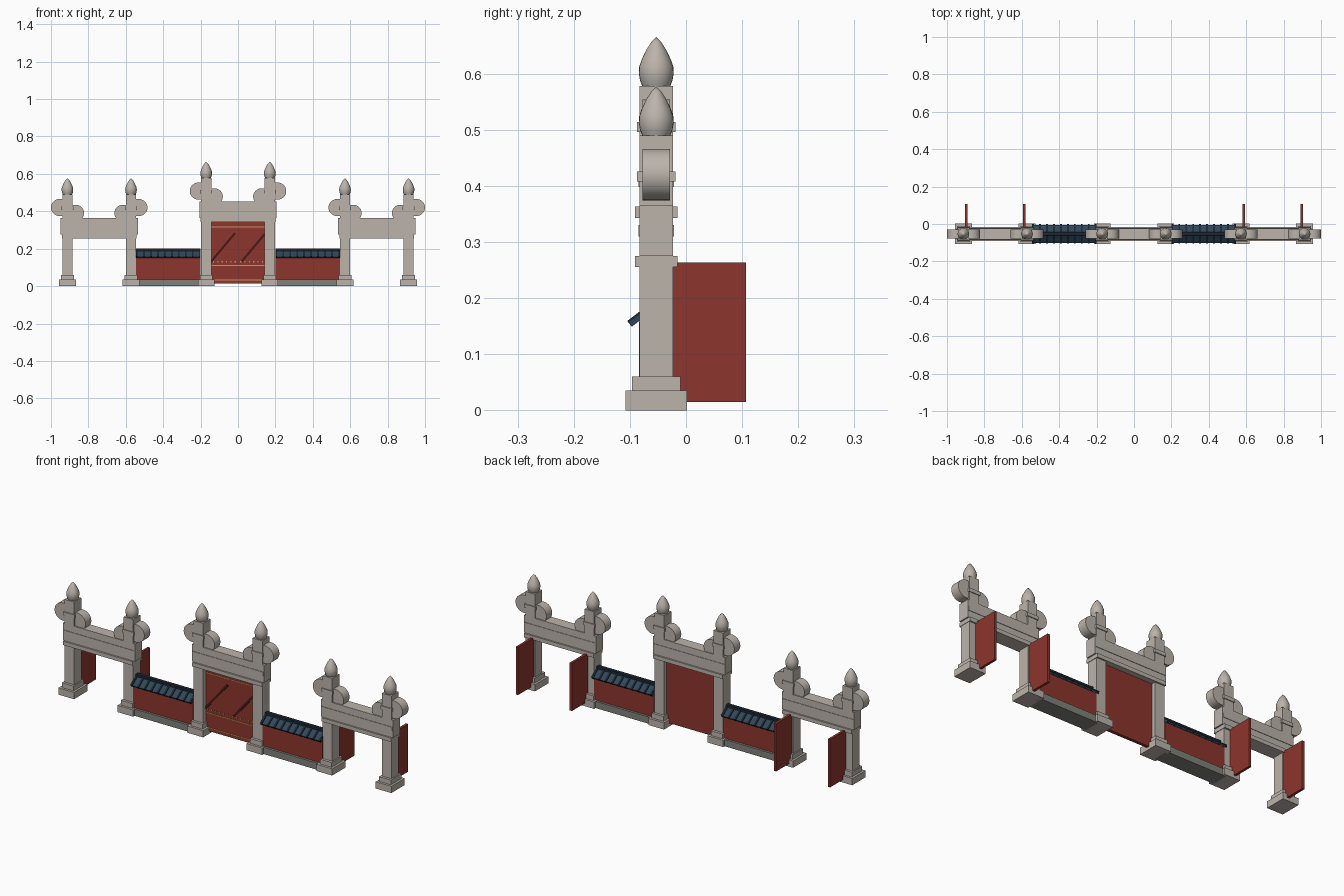
import bpy, math
from mathutils import Matrix

if "Cube" in bpy.data.objects:
    bpy.data.objects.remove(bpy.data.objects["Cube"])

YC = -0.053  # depth centre of the gateway row


def mat(name, r, g, b):
    m = bpy.data.materials.new(name)
    m.diffuse_color = (r, g, b, 1)
    m.use_nodes = True
    m.node_tree.nodes["Principled BSDF"].inputs["Base Color"].default_value = m.diffuse_color
    return m


STONE = mat("stone", 0.50, 0.455, 0.41)
BASE = mat("grey_plinth", 0.22, 0.22, 0.195)
RED = mat("red_paint", 0.27, 0.036, 0.026)
DARK = mat("dark_red", 0.065, 0.010, 0.008)
TILE = mat("blue_tile", 0.030, 0.062, 0.098)
RIB = mat("dark_tile", 0.012, 0.022, 0.035)
GOLD = mat("gold", 0.55, 0.35, 0.10)


def mesh(name, verts, faces, m):
    me = bpy.data.meshes.new(name)
    me.from_pydata(verts, [], faces)
    me.materials.append(m)
    ob = bpy.data.objects.new(name, me)
    bpy.context.collection.objects.link(ob)
    return ob


def box(name, x, y, z, m, M=None):
    """Box from (min, max) pairs, optionally transformed."""
    v = [(a, b, c) for a in x for b in y for c in z]
    f = [(0, 1, 3, 2), (4, 6, 7, 5), (0, 4, 5, 1), (2, 3, 7, 6), (0, 2, 6, 4), (1, 5, 7, 3)]
    ob = mesh(name, v, f, m)
    if M:
        ob.data.transform(M)
    return ob


def cbox(name, cx, hx, hy, z0, z1, m):
    return box(name, (cx - hx, cx + hx), (YC - hy, YC + hy), (z0, z1), m)


def smooth(ob, deg=35):
    bpy.ops.object.select_all(action='DESELECT')
    ob.select_set(True)
    bpy.context.view_layer.objects.active = ob
    bpy.ops.object.shade_smooth_by_angle(angle=math.radians(deg))


def lathe(name, cx, z0, prof, n=24):
    """Revolve (radius, height) points; the last point is the tip."""
    v, f = [], []
    for r, h in prof[:-1]:
        v += [(cx + r * math.cos(2 * math.pi * i / n), YC + r * math.sin(2 * math.pi * i / n), z0 + h)
              for i in range(n)]
    v.append((cx, YC, z0 + prof[-1][1]))
    rows = len(prof) - 1
    for k in range(rows - 1):
        f += [(k * n + i, k * n + (i + 1) % n, (k + 1) * n + (i + 1) % n, (k + 1) * n + i) for i in range(n)]
    f += [((rows - 1) * n + i, (rows - 1) * n + (i + 1) % n, rows * n) for i in range(n)]
    f.append(tuple(reversed(range(n))))
    smooth(mesh(name, v, f, STONE))


def disc(name, cx, cz, rx, rz, hy, n=32):
    """Elliptical drum lying along y."""
    v = [(cx + rx * math.cos(2 * math.pi * i / n), YC + s * hy, cz + rz * math.sin(2 * math.pi * i / n))
         for s in (-1, 1) for i in range(n)]
    f = [(i, n + i, n + (i + 1) % n, (i + 1) % n) for i in range(n)]
    f += [tuple(range(n)), tuple(reversed(range(n, 2 * n)))]
    smooth(mesh(name, v, f, STONE))


FINIAL = [(0.025, 0), (0.029, 0.010), (0.031, 0.022), (0.0305, 0.034), (0.026, 0.047),
          (0.018, 0.064), (0.009, 0.078), (0, 0.087)]


def pillar(cx, out, beam):
    """Pillar with stepped foot, cloud scroll and finial; beam = lintel underside."""
    cbox("pillar_foot", cx, 0.045, 0.055, 0, 0.035, STONE)
    cbox("pillar_step", cx, 0.034, 0.043, 0.035, 0.06, STONE)
    top = beam + 0.215
    cbox("pillar_shaft", cx, 0.0275, 0.0295, 0.06, top, STONE)
    disc("outer_scroll", cx + out * 0.040, beam + 0.145, 0.048, 0.046, 0.0245)
    disc("inner_scroll", cx - out * 0.043, beam + 0.115, 0.046, 0.045, 0.0240)
    cbox("pillar_band", cx, 0.032, 0.034, beam + 0.133, beam + 0.151, STONE)
    lathe("finial", cx, top, FINIAL)


def gate(cx, beam):
    """Two pillars joined by a lintel with ledge and raised strip."""
    for s in (-1, 1):
        pillar(cx + s * 0.17, s, beam)
    cbox("lintel_ledge", cx, 0.200, 0.0375, beam - 0.02, beam, STONE)
    cbox("lintel", cx, 0.207, 0.0295, beam, beam + 0.09, STONE)
    cbox("lintel_strip", cx, 0.203, 0.032, beam + 0.035, beam + 0.055, STONE)


gate(0, 0.363)
for sx in (-1, 1):
    gate(sx * 0.742, 0.275)
    # open door leaves of the side gates
    for x in (0.897, 0.587):
        box("open_door", (sx * x - 0.0065, sx * x + 0.0065), (-0.033, 0.107), (0.015, 0.263), RED)

# closed centre doors with trim, studs and diagonal bars
FRONT = YC - 0.008
for s in (-1, 1):
    xs = sorted((s * 0.001, s * 0.145))
    box("closed_door", xs, (FRONT, YC + 0.008), (0.015, 0.345), RED)
    for z in (0.033, 0.110, 0.316):
        box("door_trim", xs, (FRONT - 0.002, FRONT), (z - 0.0018, z + 0.0018), GOLD)
    for i in range(6):
        x = s * (0.015 + i * 0.023)
        box("door_stud", (x - 0.003, x + 0.003), (FRONT - 0.005, FRONT), (0.127, 0.133), GOLD)
    cx = -0.080 if s < 0 else 0.083
    M = Matrix.Translation((cx, FRONT, 0.207)) @ Matrix.Rotation(math.radians(-50), 4, 'Y')
    box("diagonal_bar", (-0.100, 0.100), (-0.004, 0), (-0.006, 0.006), DARK, M)

# low walls with tiled roofs
TILT = math.radians(37)
for sx in (-1, 1):
    cx, h = sx * 0.3725, 0.173
    cbox("wall_plinth", cx, h, 0.043, 0, 0.035, BASE)
    cbox("wall", cx, h, 0.031, 0.035, 0.158, RED)
    cbox("roof_ridge", cx, h, 0.009, 0.184, 0.200, RIB)
    for side in (0, math.pi):
        M = (Matrix.Translation((cx, YC, 0.192)) @ Matrix.Rotation(side, 4, 'Z')
             @ Matrix.Rotation(TILT, 4, 'X'))
        box("roof_slope", (-h, h), (-0.060, 0), (-0.008, 0.001), TILE, M)
        for i in range(10):
            x = -h + 0.005 + i * (2 * h - 0.01) / 9
            box("roof_rib", (x - 0.005, x + 0.005), (-0.061, 0), (-0.008, 0.005), RIB, M)
